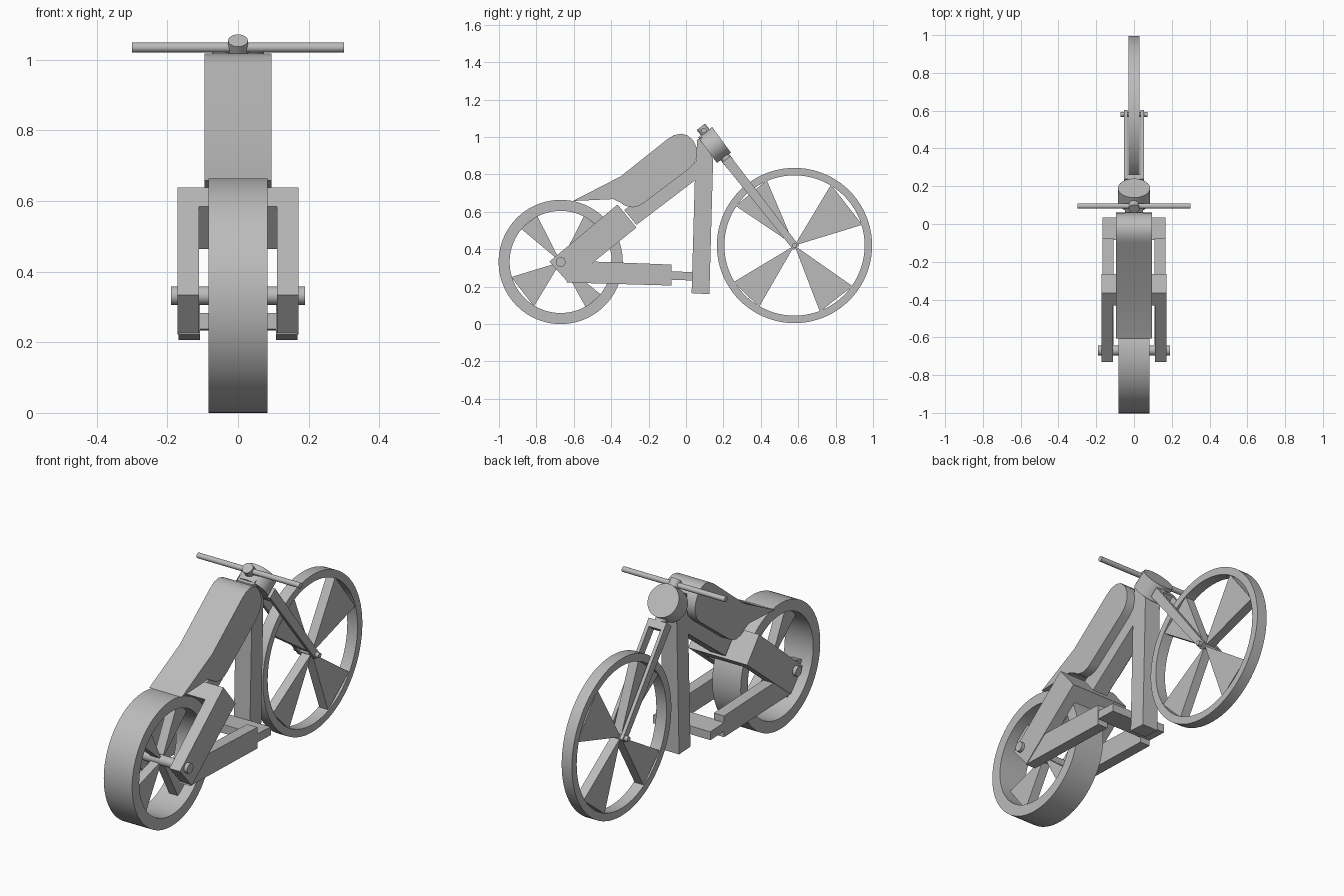
import bpy, bmesh, math
from mathutils import Vector

cube = bpy.data.objects.get("Cube")
if cube:
    bpy.data.objects.remove(cube, do_unlink=True)

grey = bpy.data.materials.new("plain_grey")
grey.use_nodes = True
grey.diffuse_color = (0.5, 0.5, 0.5, 1)
grey.node_tree.nodes["Principled BSDF"].inputs["Base Color"].default_value = (0.5, 0.5, 0.5, 1)


def finish(name, bm, mirror=False, smooth=False):
    bmesh.ops.recalc_face_normals(bm, faces=bm.faces)
    mesh = bpy.data.meshes.new(name)
    bm.to_mesh(mesh)
    bm.free()
    mesh.materials.append(grey)
    ob = bpy.data.objects.new(name, mesh)
    bpy.context.collection.objects.link(ob)
    if mirror:
        ob.modifiers.new("mirror", "MIRROR")
    if smooth:
        bpy.ops.object.select_all(action="DESELECT")
        ob.select_set(True)
        bpy.context.view_layer.objects.active = ob
        bpy.ops.object.shade_smooth_by_angle(angle=math.radians(35))
    return ob


def add_prism(bm, profile, x0, x1):
    """Side profile of (y, z) points, extruded across x."""
    face = bm.faces.new([bm.verts.new((x0, y, z)) for y, z in profile])
    out = bmesh.ops.extrude_face_region(bm, geom=[face])
    moved = [g for g in out["geom"] if isinstance(g, bmesh.types.BMVert)]
    bmesh.ops.translate(bm, verts=moved, vec=(x1 - x0, 0, 0))


def prism(name, profile, x0, x1, mirror=False, smooth=False):
    bm = bmesh.new()
    add_prism(bm, profile, x0, x1)
    return finish(name, bm, mirror, smooth)


def rod(name, start, end, radius, sides=32):
    a, b = Vector(start), Vector(end)
    bm = bmesh.new()
    bmesh.ops.create_cone(bm, cap_ends=True, segments=sides, radius1=radius,
                          radius2=radius, depth=(b - a).length)
    turn = (b - a).to_track_quat("Z", "Y").to_matrix()
    bmesh.ops.rotate(bm, verts=bm.verts, cent=(0, 0, 0), matrix=turn)
    bmesh.ops.translate(bm, verts=bm.verts, vec=(a + b) / 2)
    return finish(name, bm, smooth=True)


def wheel(name, centre, outer, inner, half, wedges):
    """Rim as a spun ring, with triangular spokes given by angle pairs."""
    cy, cz = centre

    def polar(r, a):
        return cy + r * math.cos(a), cz + r * math.sin(a)

    bm = bmesh.new()
    section = [(half, outer), (half, inner), (-half, inner), (-half, outer)]
    n = 80
    rings = [[bm.verts.new((x, *polar(r, math.tau * i / n))) for x, r in section]
             for i in range(n)]
    for i in range(n):
        a, b = rings[i], rings[(i + 1) % n]
        for j in range(4):
            k = (j + 1) % 4
            bm.faces.new((a[j], a[k], b[k], b[j]))
    finish(name + "_rim", bm, smooth=True)

    bm = bmesh.new()
    for pair in wedges:
        corners = [polar(inner + 0.004, math.radians(d)) for d in pair]
        add_prism(bm, [(cy, cz)] + corners, -0.025, 0.025)
    finish(name + "_spokes", bm)


# Wheels and axles
front, rear = (0.58, 0.42), (-0.67, 0.332)
wheel("front_wheel", front, 0.415, 0.375, 0.03,
      [(17, 59), (113, 146), (211, 240), (291, 325)])
wheel("rear_wheel", rear, 0.332, 0.273, 0.083,
      [(41, 63), (117, 140), (197, 239), (299, 321)])
rod("front_axle", (-0.072, *front), (0.072, *front), 0.013)
rod("rear_axle", (-0.19, *rear), (0.19, *rear), 0.026)

# Tank and seat in one body
prism("body", [(-0.605, 0.658), (-0.35, 0.789), (-0.10, 0.988), (-0.065, 1.01),
               (-0.025, 1.018), (0.01, 1.008), (0.04, 0.98), (0.058, 0.94),
               (0.06, 0.90), (0.045, 0.86), (0.01, 0.825), (-0.222, 0.65),
               (-0.25, 0.632), (-0.286, 0.624), (-0.325, 0.632),
               (-0.355, 0.652), (-0.39, 0.668)], -0.095, 0.095, smooth=True)

# Frame
prism("backbone", [(0.07, 0.88), (0.07, 0.785), (-0.265, 0.53), (-0.33, 0.61)],
      -0.045, 0.045)
prism("down_post", [(0.03, 0.165), (0.125, 0.16), (0.145, 0.88), (0.085, 1.0),
                    (0.06, 0.985), (0.048, 0.8)], -0.047, 0.047)

# Rear fork: two legs joined by a bridge, and lower arms to a cross bar
prism("rear_leg", [(-0.73, 0.334), (-0.63, 0.222), (-0.265, 0.516),
                   (-0.366, 0.639)], 0.11, 0.172, mirror=True)
prism("rear_bridge", [(-0.431, 0.584), (-0.33, 0.464), (-0.265, 0.516),
                      (-0.366, 0.639)], -0.111, 0.111)
prism("lower_arm", [(-0.49, 0.334), (-0.078, 0.318), (-0.078, 0.206),
                    (-0.64, 0.222)], 0.108, 0.168, mirror=True)
prism("cross_bar", [(-0.085, 0.283), (0.035, 0.277), (0.035, 0.233),
                    (-0.085, 0.237)], -0.167, 0.167)

# Steering axis, with helpers to measure along and across it
top = Vector((0.095, 1.035))
axis = (Vector(front) - top).normalized()
side = Vector((-axis.y, axis.x))


def steer(along, across=0.0):
    return tuple(top + axis * along + side * across)


length = (Vector(front) - top).length
rod("steering_stem", (0, *steer(-0.025)), (0, *steer(0.215)), 0.028)
rod("handlebar", (-0.3, *top), (0.3, *top), 0.014)
prism("fork_bridge", [steer(0.195, -0.027), steer(0.195, 0.027),
                      steer(0.235, 0.027), steer(0.235, -0.027)], -0.052, 0.052)
prism("fork_leg", [steer(0.195, -0.027), steer(0.195, 0.027),
                   steer(length + 0.015, 0.019), steer(length + 0.015, -0.019)],
      0.034, 0.052, mirror=True)

# Round headlight
rod("headlight", (0, 0.115, 0.93), (0, 0.19, 0.985), 0.085, 48)
